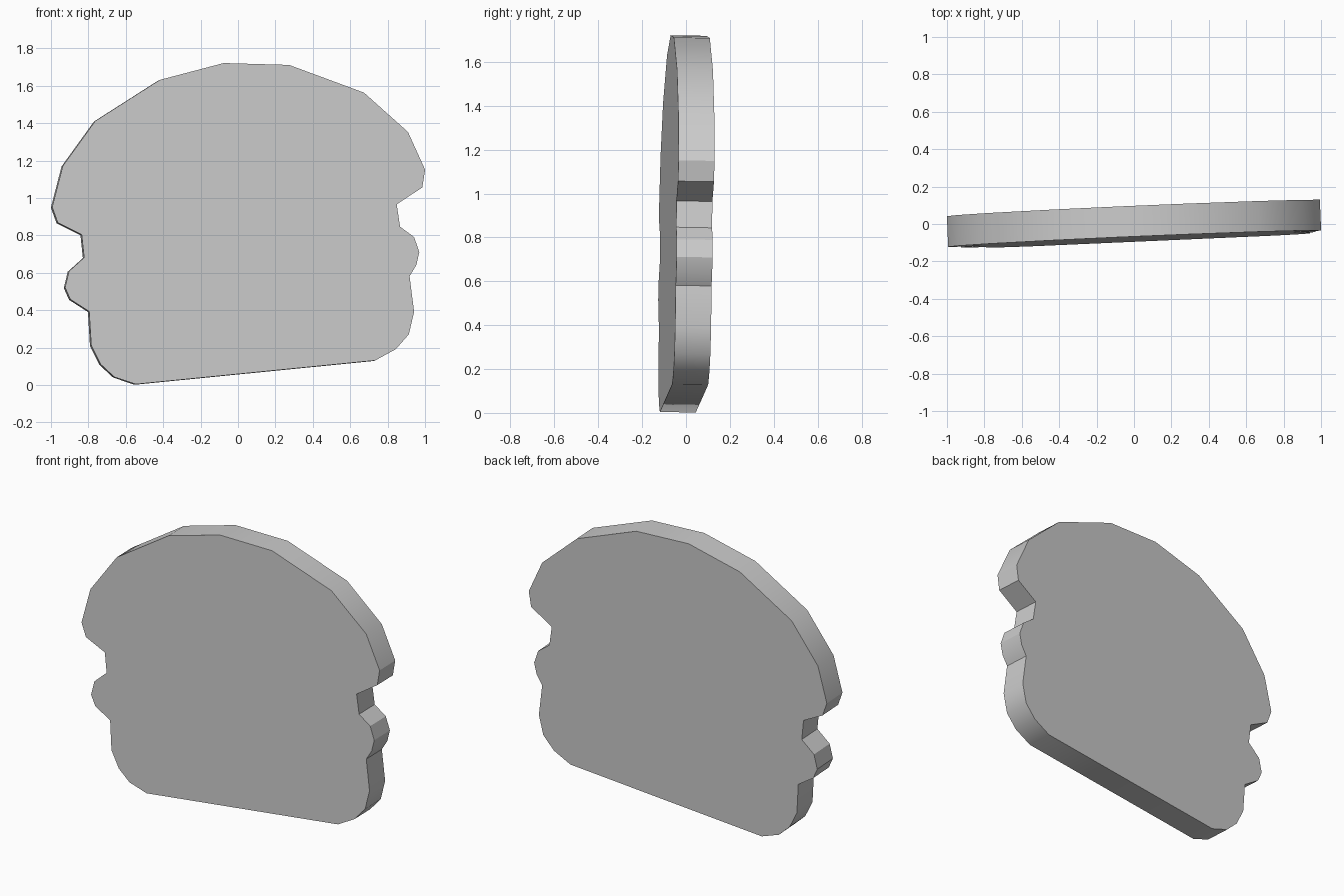
import bpy, bmesh
from mathutils import Vector

if "Cube" in bpy.data.objects:
    bpy.data.objects.remove(bpy.data.objects["Cube"])

# Silhouette of the burger-shaped plate (x, z), counter-clockwise from bottom left
OUTLINE = [
    # bottom and right side
    (-0.55, 0.003), (0.73, 0.13), (0.84, 0.19), (0.91, 0.27), (0.938, 0.39),
    (0.914, 0.58), (0.95, 0.64), (0.966, 0.71), (0.938, 0.79), (0.863, 0.845),
    (0.845, 0.965), (0.982, 1.055), (0.997, 1.15),
    # domed top
    (0.905, 1.352), (0.67, 1.562), (0.27, 1.71), (-0.08, 1.72), (-0.422, 1.63),
    (-0.767, 1.41), (-0.94, 1.17),
    # left side
    (-0.997, 0.95), (-0.967, 0.867), (-0.839, 0.803), (-0.826, 0.68),
    (-0.907, 0.607), (-0.928, 0.52), (-0.9, 0.457), (-0.799, 0.392),
    (-0.788, 0.21), (-0.738, 0.11), (-0.665, 0.042),
]
THICK = 0.164
SLOPE_X, SLOPE_Z = 0.0425, 0.017   # slight yaw and lean of the slab

normal = Vector((-SLOPE_X, 1, -SLOPE_Z)).normalized()
mid = [Vector((x, 0.003 + SLOPE_X * x + SLOPE_Z * (z - 1), z)) for x, z in OUTLINE]

# Slab: flat front face extruded along its normal
bm = bmesh.new()
face = bm.faces.new([bm.verts.new(p - normal * THICK / 2) for p in mid])
ext = bmesh.ops.extrude_face_region(bm, geom=[face], use_keep_orig=True)
back = [g for g in ext["geom"] if isinstance(g, bmesh.types.BMVert)]
bmesh.ops.translate(bm, verts=back, vec=normal * THICK)
bmesh.ops.recalc_face_normals(bm, faces=bm.faces)

mesh = bpy.data.meshes.new("burger_plate")
bm.to_mesh(mesh)
bm.free()
obj = bpy.data.objects.new("burger_plate", mesh)
bpy.context.collection.objects.link(obj)

# Soft small corners on the rim, crisp front and back edges
bpy.context.view_layer.objects.active = obj
obj.select_set(True)
bpy.ops.object.shade_smooth_by_angle(angle=0.52)
